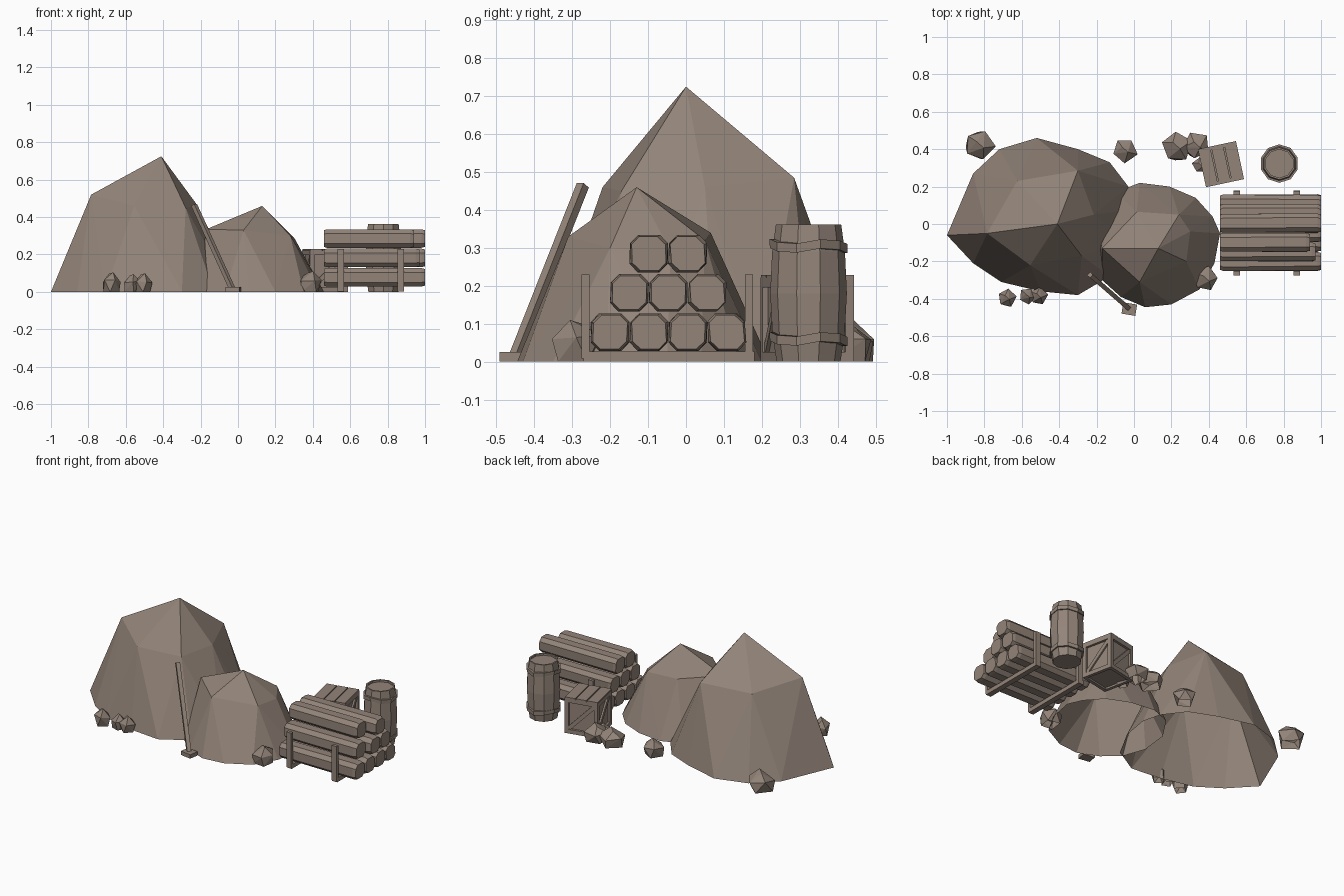
import bpy, bmesh, math, random
from mathutils import Vector, Matrix

random.seed(4)
cube = bpy.data.objects.get("Cube")
if cube:
    bpy.data.objects.remove(cube)

mat = bpy.data.materials.new("grey_brown")
mat.use_nodes = True
colour = (0.29, 0.23, 0.19, 1)
mat.diffuse_color = colour
bsdf = next(n for n in mat.node_tree.nodes if n.type == 'BSDF_PRINCIPLED')
bsdf.inputs["Base Color"].default_value = colour


def finish(bm, name, loc=(0, 0, 0), turn=0):
    me = bpy.data.meshes.new(name)
    bm.to_mesh(me)
    bm.free()
    me.materials.append(mat)
    ob = bpy.data.objects.new(name, me)
    ob.location = loc
    ob.rotation_euler.z = math.radians(turn)
    bpy.context.collection.objects.link(ob)
    return ob


def beam(bm, a, b, w, d, side=(0, 0, 1)):
    """Box from a to b, w wide, d thick along the side direction."""
    a, b = Vector(a), Vector(b)
    axis = (b - a).normalized()
    u = axis.cross(Vector(side)).normalized()
    v = axis.cross(u)
    rot = Matrix((u, v, axis)).transposed().to_4x4()
    scale = Matrix.Diagonal((w, d, (b - a).length, 1))
    bmesh.ops.create_cube(bm, size=1, matrix=Matrix.Translation((a + b) / 2) @ rot @ scale)


def loft(bm, loops):
    """Capped solid through loops of points."""
    loops = [[bm.verts.new(p) for p in loop] for loop in loops]
    n = len(loops[0])
    for p, q in zip(loops, loops[1:]):
        for i in range(n):
            j = (i + 1) % n
            bm.faces.new((p[i], p[j], q[j], q[i]))
    caps = [bm.faces.new(loops[0][::-1]), bm.faces.new(loops[-1])]
    bmesh.ops.recalc_face_normals(bm, faces=bm.faces)
    return caps


def lathe(bm, rings, sides):
    angles = [math.tau * (i + 0.5) / sides for i in range(sides)]
    return loft(bm, [[(r * math.cos(t), r * math.sin(t), z) for t in angles] for z, r in rings])


def rock(name, points, loc=(0, 0, 0)):
    """Faceted hull with an open underside."""
    bm = bmesh.new()
    for p in points:
        bm.verts.new(p)
    bmesh.ops.convex_hull(bm, input=bm.verts)
    bmesh.ops.recalc_face_normals(bm, faces=bm.faces)
    under = [f for f in bm.faces if all(v.co.z < 0.001 for v in f.verts)]
    bmesh.ops.delete(bm, geom=under, context='FACES')
    return finish(bm, name, loc)


# Two mounds: base outline, shoulder ring and peak
big_base = [(-1, -.06), (-.86, -.21), (-.71, -.31), (-.5, -.36), (-.3, -.38), (-.13, -.28),
            (-.03, -.1), (0, .08), (-.03, .2), (-.13, .33), (-.3, .4), (-.52, .46),
            (-.72, .4), (-.86, .27)]
big_top = [(-.785, -.05, .52), (-.625, .23, .48), (-.3, .285, .485), (-.215, .05, .46),
           (-.28, -.17, .45), (-.555, -.22, .46), (-.41, 0, .725)]
rock("large_mound", [(x, y, 0) for x, y in big_base] + big_top)
small_base = [(-.22, -.16), (-.17, -.3), (-.07, -.39), (.06, -.445), (.2, -.43), (.35, -.35),
              (.43, -.21), (.46, -.05), (.42, .04), (.33, .14), (.19, .2), (.03, .22),
              (-.1, .17), (-.2, .02)]
small_top = [(.015, .065, .34), (.24, .05, .32), (.3, -.04, .29), (.28, -.2, .3),
             (.03, -.31, .33), (-.17, -.13, .335), (.13, -.13, .46)]
rock("small_mound", [(x, y, 0) for x, y in small_base] + small_top)

# Loose stones, widest above the ground: x, y, radius, height
stones = [(-.68, -.395, .052, .105), (-.57, -.385, .045, .095), (-.51, -.385, .05, .1),
          (.385, -.295, .07, .11), (-.825, .42, .085, .12), (-.05, .395, .07, .1),
          (.225, .415, .085, .105), (.335, .42, .075, .105), (.355, .315, .045, .06)]
for n, (x, y, r, h) in enumerate(stones):
    pts = [(.25 * r, -.15 * r, h), (-.2 * r, .25 * r, h * .92)]
    for count, size, z in ((4, .85, 0), (5, 1, .55)):
        spin = random.random() * math.tau
        for i in range(count):
            t = spin + math.tau * i / count
            k = r * size * random.uniform(.88, 1.05)
            pts.append((k * math.cos(t), k * math.sin(t), z * h * random.uniform(.85, 1.15)))
    rock(f"stone_{n + 1}", pts, (x, y, 0))

# Leaning shovel
bm = bmesh.new()
beam(bm, (-.03, -.45, .015), (-.235, -.272, .465), .024, .024)
finish(bm, "shovel_handle")
bm = bmesh.new()
beam(bm, (-.03, -.485, .013), (-.02, -.425, .013), .075, .025)
finish(bm, "shovel_blade")

# Log pile: squared logs with cut corners, in three rows
half, cut = .0495, .027
corners = [(half, -cut), (half, cut), (cut, half), (-cut, half),
           (-half, cut), (-half, -cut), (-cut, -half), (cut, -half)]
for row, (count, z) in enumerate(((4, .078), (3, .182), (2, .285))):
    for i in range(count):
        end = 1.0
        if i == 0:
            end -= .03 * row
        loops = []
        for x, k in ((.46, .9), (.475, 1), (end - .02, 1), (end, .9)):
            skew = random.uniform(-.004, .004)
            loops.append([(x, k * a + skew * b / half, k * b) for a, b in corners])
        bm = bmesh.new()
        bmesh.ops.poke(bm, faces=loft(bm, loops))
        finish(bm, f"log_row{row + 1}_{i + 1}", (0, -.2 + row * .051 + i * .1025, z))

# Rack under and beside the logs
for n, x in enumerate((.55, .87)):
    bm = bmesh.new()
    beam(bm, (x, -.27, .014), (x, .18, .014), .035, .026)
    finish(bm, f"rack_rail_{n + 1}")
    for name, y in (("front", -.265), ("back", .166)):
        bm = bmesh.new()
        beam(bm, (x, y, .008), (x, y, .23), .035, .02, (0, 1, 0))
        finish(bm, f"rack_post_{name}_{n + 1}")

# Barrel with recessed lid and two crooked hoops
barrel_at = (.777, .323, 0)
bm = bmesh.new()
lathe(bm, [(0, .084), (.07, .095), (.18, .101), (.29, .096), (.362, .086),
           (.362, .076), (.35, .076)], 10)
finish(bm, "barrel", barrel_at)
for n, z in enumerate((.06, .305)):
    bm = bmesh.new()
    lathe(bm, [(z - .012, .102), (z + .012, .103)], 10)
    for v in bm.verts:
        v.co.z += .007 * math.sin(3 * math.atan2(v.co.y, v.co.x))
    finish(bm, f"barrel_hoop_{n + 1}", barrel_at)

# Crate: inner box, framed edges, diagonal braces and lid planks
place = ((.465, .32, 0), 12)
H, W = .222, .104
bm = bmesh.new()
beam(bm, (0, 0, .012), (0, 0, H - .018), .178, .178, (0, 1, 0))
finish(bm, "crate_box", *place)
bm = bmesh.new()
for k in range(4):
    before = set(bm.verts)
    beam(bm, (W - .012, W - .012, 0), (W - .012, W - .012, H), .024, .024, (0, 1, 0))
    for z in (.013, H - .013):
        beam(bm, (-W + .024, -W + .01, z), (W - .024, -W + .01, z), .02, .026)
    beam(bm, (-W + .02, -W + .012, .025), (W - .02, -W + .012, H - .025), .024, .014, (0, 1, 0))
    new = [v for v in bm.verts if v not in before]
    bmesh.ops.rotate(bm, verts=new, matrix=Matrix.Rotation(k * math.pi / 2, 3, 'Z'))
finish(bm, "crate_frame", *place)
bm = bmesh.new()
for x in (-.07, 0, .07):
    beam(bm, (x, -W, H), (x, W, H), .064, .014)
finish(bm, "crate_lid_planks", *place)
